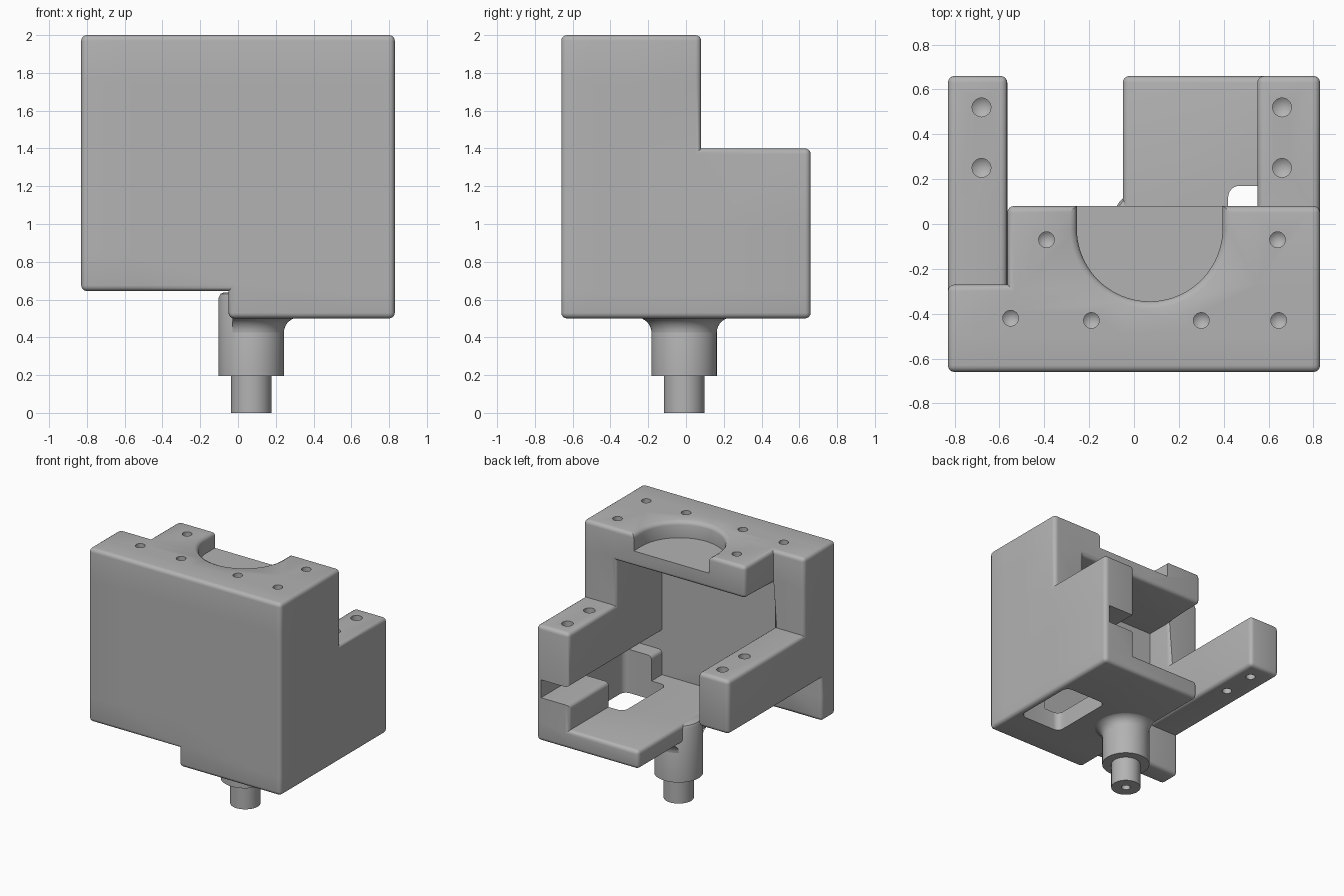
import bpy, bmesh, math
from mathutils import Matrix

if "Cube" in bpy.data.objects:
    bpy.data.objects.remove(bpy.data.objects["Cube"], do_unlink=True)

grey = bpy.data.materials.new("plain grey")
grey.use_nodes = True
COLOUR = (0.45, 0.45, 0.45, 1)
grey.diffuse_color = COLOUR
grey.node_tree.nodes["Principled BSDF"].inputs["Base Color"].default_value = COLOUR


def make(name, bm):
    bmesh.ops.recalc_face_normals(bm, faces=bm.faces)
    mesh = bpy.data.meshes.new(name)
    bm.to_mesh(mesh)
    bm.free()
    mesh.materials.append(grey)
    ob = bpy.data.objects.new(name, mesh)
    bpy.context.collection.objects.link(ob)
    return ob


def activate(ob):
    bpy.ops.object.select_all(action='DESELECT')
    ob.select_set(True)
    bpy.context.view_layer.objects.active = ob


def smooth(ob):
    activate(ob)
    bpy.ops.object.shade_smooth_by_angle(angle=math.radians(32))


def lathe(profile, x, y, steps=48):
    """Spin (radius, z) points round a vertical axis."""
    bm = bmesh.new()
    verts = [bm.verts.new((r, 0, z)) for r, z in profile]
    edges = [bm.edges.new(pair) for pair in zip(verts, verts[1:])]
    bmesh.ops.spin(bm, geom=verts + edges, cent=(0, 0, 0), axis=(0, 0, 1),
                   angle=math.tau, steps=steps)
    bmesh.ops.remove_doubles(bm, verts=bm.verts, dist=1e-4)
    bmesh.ops.translate(bm, verts=bm.verts, vec=(x, y, 0))
    return bm


def cut(ob, cutter):
    cutter.hide_render = True
    mod = ob.modifiers.new("cut", 'BOOLEAN')
    mod.operation = 'DIFFERENCE'
    mod.solver = 'EXACT'
    mod.object = cutter
    activate(ob)
    bpy.ops.object.modifier_apply(modifier=mod.name)
    bpy.data.objects.remove(cutter, do_unlink=True)


# Bracket body: union of boxes, as (x range, y range, z range)
W, D, IN_L, IN_R, IN_F, STEP = 0.83, 0.66, -0.565, 0.55, -0.49, 0.08
FLOOR, ARM_LOW, ARM_TOP, PLATE = 0.645, 0.98, 1.4, 1.75
SLOT_X, SLOT_Z = 0.79, 0.84
solids = [
    ((-W, W), (-D, IN_F), (FLOOR, 2)),            # front wall
    ((-0.05, W), (-D, D), (0.5, FLOOR)),          # floor
    ((-W, IN_L), (-D, -0.27), (ARM_LOW, 2)),      # right post
    ((-W, IN_L), (-D, D), (ARM_LOW, ARM_TOP)),    # right arm
    ((IN_R, W), (-D, STEP), (0.5, 2)),            # left wall
    ((IN_R, W), (-D, D), (0.5, ARM_TOP)),         # left arm
    ((IN_L, W), (-D, STEP), (PLATE, 2)),          # top plate
]
side_slot = ((IN_R, SLOT_X), (IN_F, D), (SLOT_Z, ARM_LOW))
grid = [sorted({v for box in solids + [side_slot] for v in box[a]}) for a in range(3)]


def inside(box, p):
    return all(lo < c < hi for (lo, hi), c in zip(box, p))


def filled(cell):
    if any(i < 0 or i >= len(g) - 1 for i, g in zip(cell, grid)):
        return False
    p = [(g[i] + g[i + 1]) / 2 for i, g in zip(cell, grid)]
    return any(inside(b, p) for b in solids) and not inside(side_slot, p)


bm = bmesh.new()
corners = {}


def corner(key):
    if key not in corners:
        corners[key] = bm.verts.new([g[i] for i, g in zip(key, grid)])
    return corners[key]


for i in range(len(grid[0]) - 1):
    for j in range(len(grid[1]) - 1):
        for k in range(len(grid[2]) - 1):
            cell = (i, j, k)
            if not filled(cell):
                continue
            for axis in range(3):
                for side in (0, 1):
                    near = list(cell)
                    near[axis] += 2 * side - 1
                    if filled(near):
                        continue
                    ring = []
                    for a, b in ((0, 0), (1, 0), (1, 1), (0, 1)):
                        key = list(cell)
                        key[axis] += side
                        key[(axis + 1) % 3] += a
                        key[(axis + 2) % 3] += b
                        ring.append(corner(tuple(key)))
                    bm.faces.new(ring if side else ring[::-1])

# Round the outer edges only, leaving inside corners crisp
bm.normal_update()
weight = bm.edges.layers.float.new("bevel_weight_edge")
for e in bm.edges:
    thin = any(abs(v.co.x - SLOT_X) < 0.001 for v in e.verts) and \
        all(SLOT_Z - 0.01 < v.co.z < ARM_LOW + 0.01 for v in e.verts)
    if len(e.link_faces) == 2 and e.calc_face_angle_signed(0) > 0.5 and not thin:
        e[weight] = 1
body = make("bracket_body", bm)
bev = body.modifiers.new("round", 'BEVEL')
bev.limit_method = 'WEIGHT'
bev.width = 0.03
bev.segments = 4
bev.use_clamp_overlap = False
activate(body)
bpy.ops.object.modifier_apply(modifier=bev.name)

# Half-round recess with a softened rim, open to the back
bm = bmesh.new()
rings = []
for z, grow in ((1.87, 0), (1.97, 0), (1.98, 0.004), (1.99, 0.011), (2.0, 0.03), (2.1, 0.03)):
    r = 0.325 + grow
    pts = [(0.07 + r, 0.3)]
    for s in range(41):
        t = -math.pi * s / 40
        pts.append((0.07 + r * math.cos(t), -0.02 + r * math.sin(t)))
    pts.append((0.07 - r, 0.3))
    rings.append([bm.verts.new((x, y, z)) for x, y in pts])
for low, high in zip(rings, rings[1:]):
    for n in range(len(low)):
        m = (n + 1) % len(low)
        bm.faces.new((low[n], low[m], high[m], high[n]))
bm.faces.new(rings[0])
bm.faces.new(rings[-1])
cut(body, make("recess_cutter", bm))

# Rounded window through the floor
bm = bmesh.new()
bmesh.ops.create_cube(bm, size=1, matrix=Matrix.Translation((0.603, -0.095, 0.65))
                      @ Matrix.Diagonal((0.366, 0.53, 0.5, 1)))
upright = [e for e in bm.edges if abs(e.verts[0].co.z - e.verts[1].co.z) > 0.1]
bmesh.ops.bevel(bm, geom=upright, offset=0.05, segments=6, profile=0.5, affect='EDGES')
cut(body, make("window_cutter", bm))


# Drilled holes with pointed ends
def drill(x, y, r, z, way=-1):
    profile = [(0, z - way * 0.05), (r, z - way * 0.05), (r, z + way * 0.17), (0, z + way * 0.2)]
    cut(body, make("hole_cutter", lathe(profile, x, y, 24)))


for y in (0.25, 0.52):
    drill(-0.68, y, 0.042, ARM_TOP)
    drill(0.66, y, 0.042, ARM_TOP)
    drill(-0.68, y, 0.035, ARM_LOW, 1)
for x, y in ((-0.39, -0.07), (0.64, -0.07), (-0.55, -0.42),
             (-0.19, -0.43), (0.3, -0.43), (0.645, -0.43)):
    drill(x, y, 0.035, 2)
smooth(body)

# Stem: stepped round boss and bored pin
CX, CY = 0.07, -0.01
smooth(make("stem", lathe([
    (0, 0.12), (0.032, 0.1), (0.032, 0), (0.107, 0), (0.107, 0.195), (0.173, 0.195),
    (0.173, 0.61), (0.163, 0.63), (0.145, 0.638), (0, 0.638)], CX, CY, 64)))

# Flared collar where the stem meets the floor
flare = [(0.253 - 0.08 * math.cos(t * math.pi / 16), 0.425 + 0.08 * math.sin(t * math.pi / 16))
         for t in range(9)]
bm = lathe(flare, CX, CY, 64)
bmesh.ops.bisect_plane(bm, geom=bm.verts[:] + bm.edges[:] + bm.faces[:],
                       plane_co=(-0.03, 0, 0), plane_no=(-1, 0, 0), clear_outer=True)
smooth(make("stem_collar", bm))
